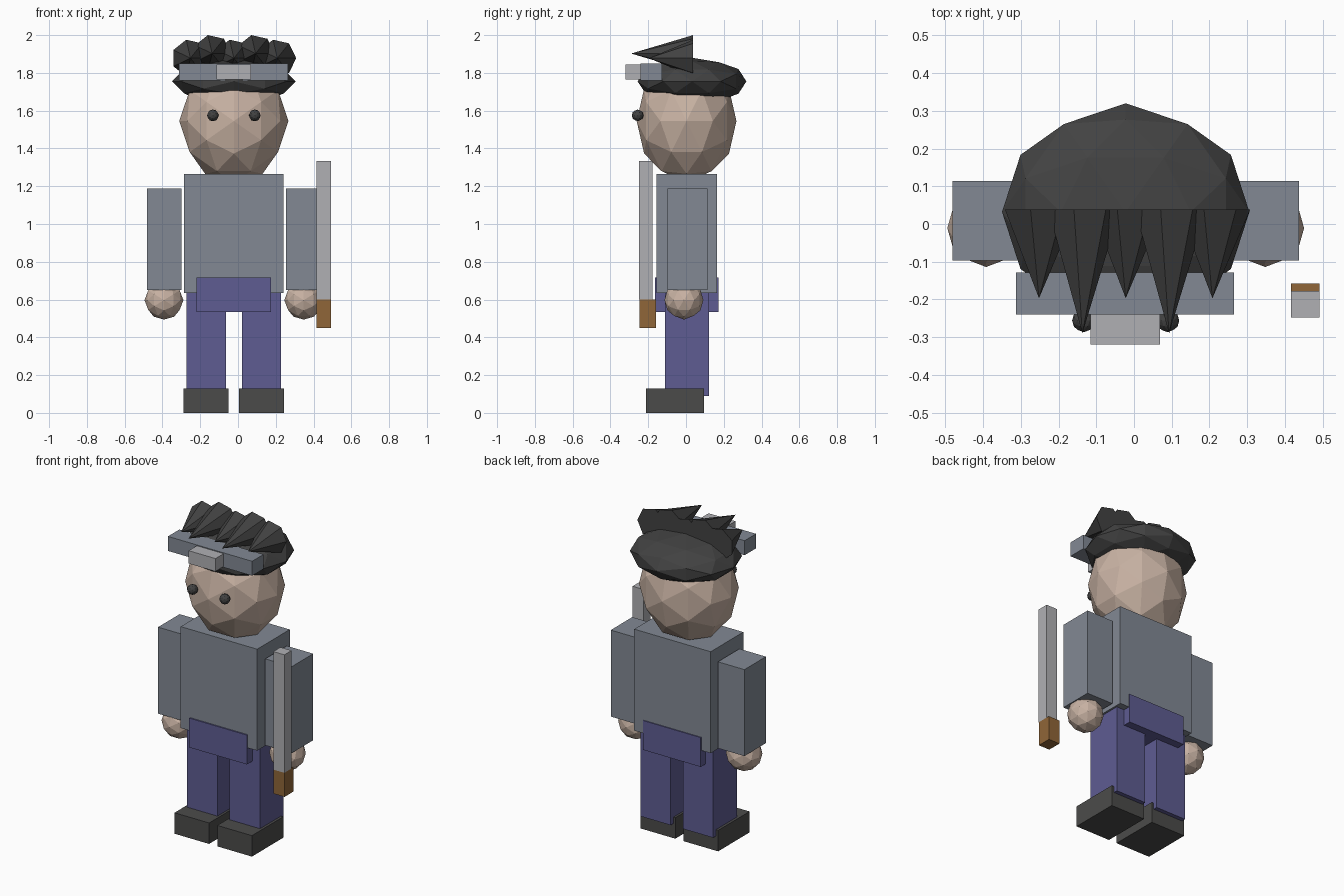
import bpy
import math
from mathutils import Matrix

cube = bpy.data.objects.get("Cube")
if cube:
    bpy.data.objects.remove(cube, do_unlink=True)

MID = -0.022  # centre line of the body


def material(name, r, g, b):
    """Flat material from display colour values, converted to linear."""
    lin = [((c / 255 + 0.055) / 1.055) ** 2.4 for c in (r, g, b)]
    mat = bpy.data.materials.new(name)
    mat.use_nodes = True
    mat.diffuse_color = (*lin, 1)
    bsdf = next(n for n in mat.node_tree.nodes if n.type == 'BSDF_PRINCIPLED')
    bsdf.inputs["Base Color"].default_value = (*lin, 1)
    return mat


cloth = material("grey_blue_cloth", 130, 137, 148)
denim = material("purple_blue_trousers", 94, 92, 146)
skin = material("skin", 200, 178, 163)
hair = material("dark_hair", 66, 66, 66)
leather = material("dark_leather", 75, 75, 74)
steel = material("pale_steel", 176, 176, 180)
wood = material("brown_wood", 144, 102, 56)


def finish(name, mat):
    obj = bpy.context.object
    obj.name = name
    obj.data.materials.append(mat)
    return obj


def box(name, mat, x, y, z):
    """Box from its (low, high) extent on each axis."""
    bpy.ops.mesh.primitive_cube_add(size=1)
    obj = finish(name, mat)
    obj.location = [(a + b) / 2 for a, b in (x, y, z)]
    obj.scale = [b - a for a, b in (x, y, z)]
    return obj


def ball(name, mat, centre, radii, detail=2):
    """Faceted ball with an edge, not a corner, at its top."""
    bpy.ops.mesh.primitive_ico_sphere_add(subdivisions=detail, radius=1)
    obj = finish(name, mat)
    tilt = Matrix.Rotation(-math.atan(2) / 2, 4, 'Y')
    obj.data.transform(Matrix.Diagonal((*radii, 1)) @ tilt)
    obj.location = centre
    return obj


def spike(name, x, z, length):
    """Seven-sided lock of hair pointing forward."""
    base = 0.038
    bpy.ops.mesh.primitive_cone_add(vertices=7, radius1=0.1, radius2=0, depth=length)
    obj = finish(name, hair)
    # Turn one base corner to +x, then lay the cone along -y
    corner = max((v.co for v in obj.data.vertices if v.co.z < 0), key=lambda c: c.y)
    turn = Matrix.Rotation(-math.atan2(corner.y, corner.x), 4, 'Z')
    obj.data.transform(Matrix.Rotation(math.pi / 2, 4, 'X') @ turn)
    obj.location = (x, base - length / 2, z)


# Torso and hips
box("torso", cloth, (-0.285, 0.24), (-0.155, 0.165), (0.635, 1.265))
box("hips", denim, (-0.221, 0.175), (-0.163, 0.171), (0.535, 0.717))

# Limbs on both sides
for side, s in (("right", -1), ("left", 1)):
    def span(inner, outer):
        return sorted((MID + s * inner, MID + s * outer))

    box(side + "_leg", denim, span(0.042, 0.25), (-0.11, 0.122), (0.09, 0.636))
    box(side + "_shoe", leather, span(0.028, 0.266), (-0.212, 0.096), (0, 0.13))
    box(side + "_arm", cloth, span(0.277, 0.459), (-0.097, 0.114), (0.65, 1.187))
    ball(side + "_hand", skin, (MID + s * 0.37, -0.011, 0.597), (0.103,) * 3)
    ball(side + "_eye", hair, (MID + s * 0.111, -0.256, 1.575), (0.031,) * 3)

# Head and hair
ball("head", skin, (MID, 0.003, 1.545), (0.289, 0.264, 0.328))
ball("hair_cap", hair, (MID, 0.032, 1.755), (0.328, 0.288, 0.125))
for i in range(5):
    tall = i % 2
    spike("hair_spike", MID + (i - 2) * 0.115,
          1.9025 if tall else 1.878, 0.328 if tall else 0.235)

# Headband with its metal plate
box("headband", cloth, (-0.313, 0.265), (-0.24, -0.128), (1.76, 1.85))
box("headband_plate", steel, (-0.115, 0.069), (-0.32, -0.235), (1.765, 1.845))

# Sword beside the left hand
box("sword_blade", steel, (0.416, 0.492), (-0.248, -0.178), (0.6, 1.333))
box("sword_handle", wood, (0.416, 0.492), (-0.246, -0.158), (0.45, 0.6))
